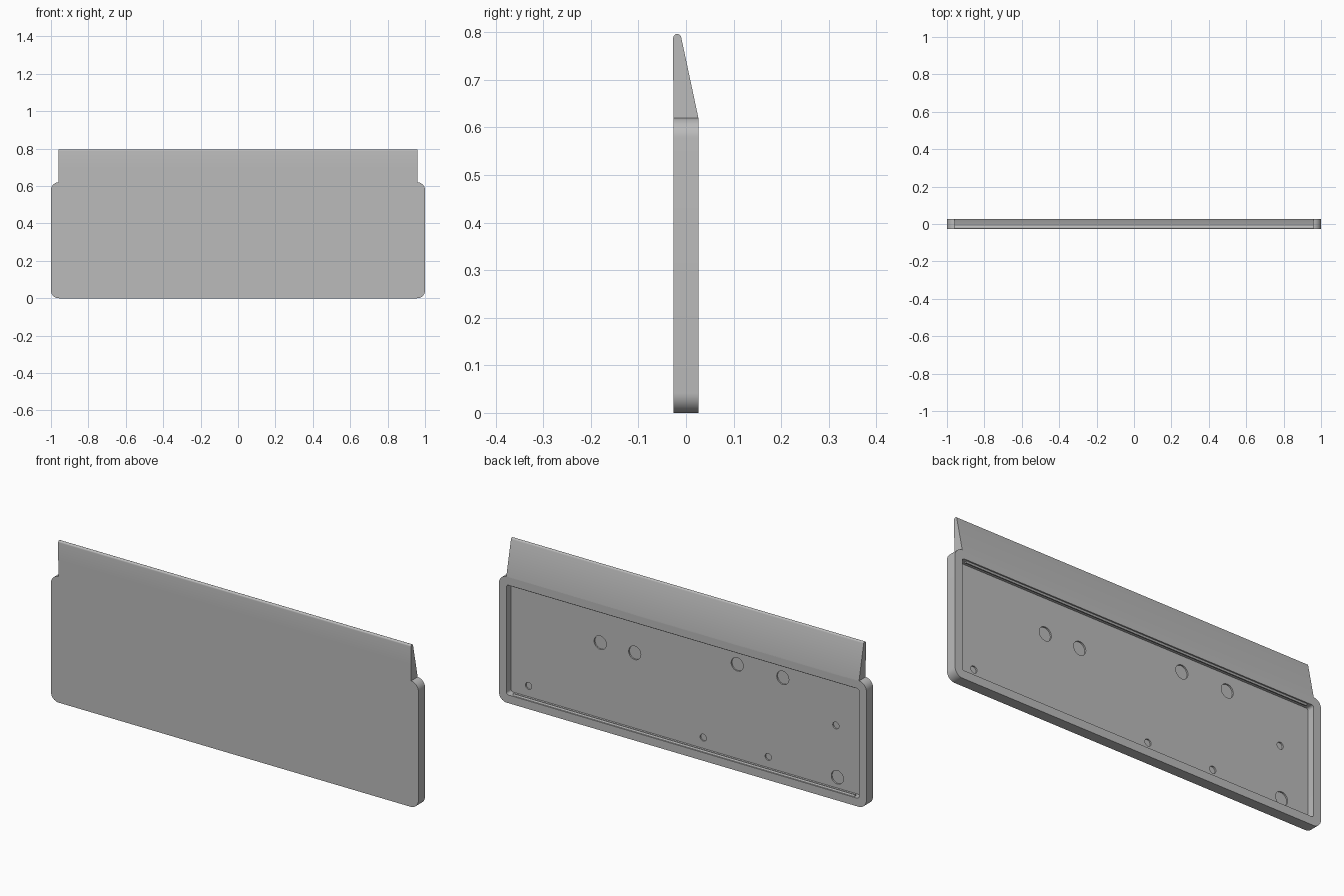
import bpy, bmesh
from math import pi, sin, cos

cube = bpy.data.objects.get("Cube")
if cube:
    bpy.data.objects.remove(cube, do_unlink=True)

grey = bpy.data.materials.new("plain_grey")
grey.use_nodes = True
colour = (0.5, 0.5, 0.5, 1)
grey.diffuse_color = colour
grey.node_tree.nodes["Principled BSDF"].inputs["Base Color"].default_value = colour

BACK, FRONT, FLOOR = 0.026, -0.026, -0.011


def extrude(name, points, offset):
    """Solid made by sweeping a closed outline along an offset."""
    bm = bmesh.new()
    face = bm.faces.new([bm.verts.new(p) for p in points])
    swept = bmesh.ops.extrude_face_region(bm, geom=[face])["geom"]
    bmesh.ops.translate(bm, vec=offset, verts=[v for v in swept if isinstance(v, bmesh.types.BMVert)])
    bmesh.ops.recalc_face_normals(bm, faces=bm.faces)
    mesh = bpy.data.meshes.new(name)
    bm.to_mesh(mesh)
    bm.free()
    mesh.materials.append(grey)
    obj = bpy.data.objects.new(name, mesh)
    bpy.context.collection.objects.link(obj)
    return obj


def arc(cx, cz, r, start, end, steps):
    angles = [start + (end - start) * i / steps for i in range(steps + 1)]
    return [(cx + r * cos(a), cz + r * sin(a)) for a in angles]


def rounded_slab(name, half, low, high, r, y0, y1):
    corners = [(half - r, high - r), (r - half, high - r), (r - half, low + r), (half - r, low + r)]
    outline = []
    for i, (cx, cz) in enumerate(corners):
        outline += arc(cx, cz, r, i * pi / 2, (i + 1) * pi / 2, 10)
    return extrude(name, [(x, y0, z) for x, z in outline], (0, y1 - y0, 0))


def cut(target, cutter):
    mod = target.modifiers.new("cut", "BOOLEAN")
    mod.operation, mod.solver, mod.object = "DIFFERENCE", "EXACT", cutter
    bpy.context.view_layer.objects.active = target
    bpy.ops.object.modifier_apply(modifier=mod.name)
    bpy.data.objects.remove(cutter, do_unlink=True)


# Main panel with a shallow tray in its back
panel = rounded_slab("panel", 1, 0, 0.62, 0.042, FRONT, BACK)
cut(panel, rounded_slab("tray_cutter", 0.96, 0.04, 0.58, 0.012, FLOOR, 0.05))

# Blind round recesses in the tray floor
large = [(0.475, 0.41), (0.287, 0.41), (-0.271, 0.503), (-0.519, 0.503), (-0.816, 0.093)]
small = [(0.865, 0.093), (-0.086, 0.093), (-0.44, 0.093), (-0.808, 0.346)]
for radius, places in ((0.033, large), (0.017, small)):
    for x, z in places:
        ring = arc(x, z, radius, 0, 2 * pi, 32)[:-1]
        cut(panel, extrude("hole_cutter", [(px, FLOOR - 0.007, pz) for px, pz in ring], (0, 0.02, 0)))

# Snap ridges along the top and bottom walls of the tray
for name, wall, inward in (("top_ridge", 0.58, -1), ("bottom_ridge", 0.04, 1)):
    section = [(0.004, -0.002), (0.009, 0.007), (0.015, 0.007), (0.02, -0.002)]
    extrude(name, [(-0.93, y, wall + inward * d) for y, d in section], (1.86, 0, 0))

# Tapered upper blade with a rounded top edge
tip = [(y, z) for y, z in arc(-0.0185, 0.788, 0.0085, 0.2, pi, 10)]
profile = [(FRONT, 0.615), (BACK, 0.615), (BACK, 0.62)] + tip + [(-0.027, 0.7), (FRONT, 0.7)]
blade = extrude("upper_blade", [(-0.96, y, z) for y, z in profile], (1.92, 0, 0))

# Smooth the rounded edges while keeping corners crisp
for obj in (panel, blade):
    bpy.ops.object.select_all(action="DESELECT")
    obj.select_set(True)
    bpy.context.view_layer.objects.active = obj
    bpy.ops.object.shade_smooth_by_angle(angle=0.5)
